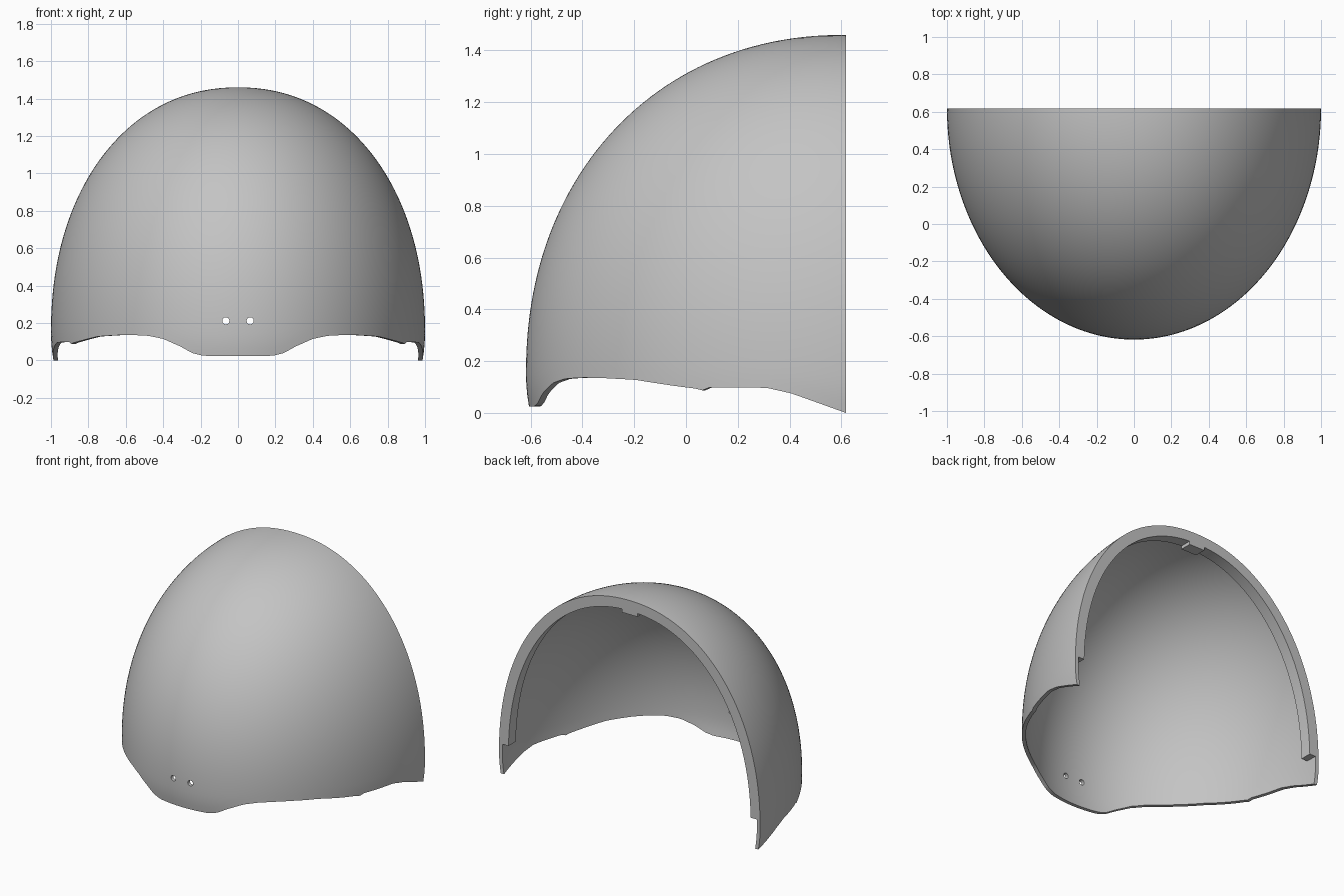
import bpy, bmesh, math

if "Cube" in bpy.data.objects:
    bpy.data.objects.remove(bpy.data.objects["Cube"], do_unlink=True)

BACK, DEPTH, TOP, BELT = 0.617, 1.235, 1.46, 0.15
WALL, RIM, RIM_DEPTH, RIM_FOOT = 0.025, 0.072, 0.08, 0.205

grey = bpy.data.materials.new("plain grey")
grey.use_nodes = True
grey.diffuse_color = (0.55, 0.55, 0.55, 1)
grey.node_tree.nodes["Principled BSDF"].inputs["Base Color"].default_value = grey.diffuse_color

# lower edge: (angle round from the front, height)
EDGE = [(0, .025), (.19, .025), (.25, .04), (.31, .073), (.41, .115), (.5, .132), (.6, .136),
        (.7, .135), (.85, .128), (1.0, .105), (1.08, .094), (1.1, .085), (1.125, .098),
        (1.32, .097), (1.4, .075), (1.48, .04), (1.571, 0)]


def edge_height(t):
    t = abs(t)
    for (t0, z0), (t1, z1) in zip(EDGE, EDGE[1:]):
        if t <= t1:
            return z0 + (z1 - z0) * (t - t0) / (t1 - t0)
    return EDGE[-1][1]


def radius(z, inset):
    """Relative width of the dome at height z."""
    if z < BELT:
        return 1 - 0.6 * (BELT - z) ** 2
    w = min(1, (z - BELT) / (TOP - inset - BELT))
    return (1 - w ** 2.13) ** (1 / 2.13)


def dome_point(inset):
    def point(u, v):
        t = (u - 0.5) * math.pi
        low = edge_height(t)
        z = low + (TOP - inset - low) * math.sin(v * math.pi / 2)
        r = radius(z, inset)
        return ((1 - inset) * r * math.sin(t), BACK - (DEPTH - inset) * r * math.cos(t), z)
    return point


def rim_point(inset):
    def point(u, v):
        q = u * math.pi
        z = RIM_FOOT + (TOP - inset - RIM_FOOT) * math.sin(q)
        x = math.copysign((1 - inset) * radius(z, inset), math.cos(q))
        return (x, BACK - RIM_DEPTH * v, z)
    return point


def finish(bm, name):
    bmesh.ops.recalc_face_normals(bm, faces=bm.faces[:])
    mesh = bpy.data.meshes.new(name)
    bm.to_mesh(mesh)
    bm.free()
    ob = bpy.data.objects.new(name, mesh)
    bpy.context.collection.objects.link(ob)
    mesh.materials.append(grey)
    return ob


def thick_sheet(name, outer, inner, nu, nv):
    """Two matching grids joined along their borders."""
    bm = bmesh.new()
    grids = [[[bm.verts.new(f(i / nu, j / nv)) for j in range(nv + 1)] for i in range(nu + 1)]
             for f in (outer, inner)]
    for g in grids:
        for i in range(nu):
            for j in range(nv):
                bm.faces.new((g[i][j], g[i + 1][j], g[i + 1][j + 1], g[i][j + 1]))
    a, b = grids
    loop = ([(i, 0) for i in range(nu)] + [(nu, j) for j in range(nv)]
            + [(i, nv) for i in range(nu, 0, -1)] + [(0, j) for j in range(nv, 0, -1)])
    for (i, j), (k, l) in zip(loop, loop[1:] + loop[:1]):
        bm.faces.new((a[i][j], a[k][l], b[k][l], b[i][j]))
    bmesh.ops.remove_doubles(bm, verts=bm.verts[:], dist=1e-5)
    return finish(bm, name)


def smooth(ob):
    bpy.ops.object.select_all(action='DESELECT')
    ob.select_set(True)
    bpy.context.view_layer.objects.active = ob
    bpy.ops.object.shade_smooth_by_angle(angle=math.radians(35))


# dome shell and the thicker rim along its open back
shell = thick_sheet("dome_shell", dome_point(0), dome_point(WALL), 128, 56)
rim = thick_sheet("back_rim", rim_point(WALL - 0.006), rim_point(RIM), 96, 1)

# small tab under the crown of the rim
bm = bmesh.new()
bmesh.ops.create_cube(bm, size=1)
bmesh.ops.scale(bm, vec=(0.12, RIM_DEPTH, 0.05), verts=bm.verts)
bmesh.ops.translate(bm, vec=(0, BACK - RIM_DEPTH / 2, TOP - RIM), verts=bm.verts)
finish(bm, "crown_tab")

# pair of small holes through the front
for side in (-1, 1):
    bpy.ops.mesh.primitive_cylinder_add(vertices=20, radius=0.019, depth=0.3,
                                        location=(side * 0.065, -0.6, 0.212),
                                        rotation=(math.pi / 2, 0, 0))
    cutter = bpy.context.object
    cutter.name = "hole_cutter"
    cutter.hide_render = True
    cut = shell.modifiers.new("hole", 'BOOLEAN')
    cut.operation, cut.solver, cut.object = 'DIFFERENCE', 'EXACT', cutter
    bpy.context.view_layer.objects.active = shell
    bpy.ops.object.modifier_apply(modifier=cut.name)
    bpy.data.objects.remove(cutter, do_unlink=True)

smooth(shell)
smooth(rim)
